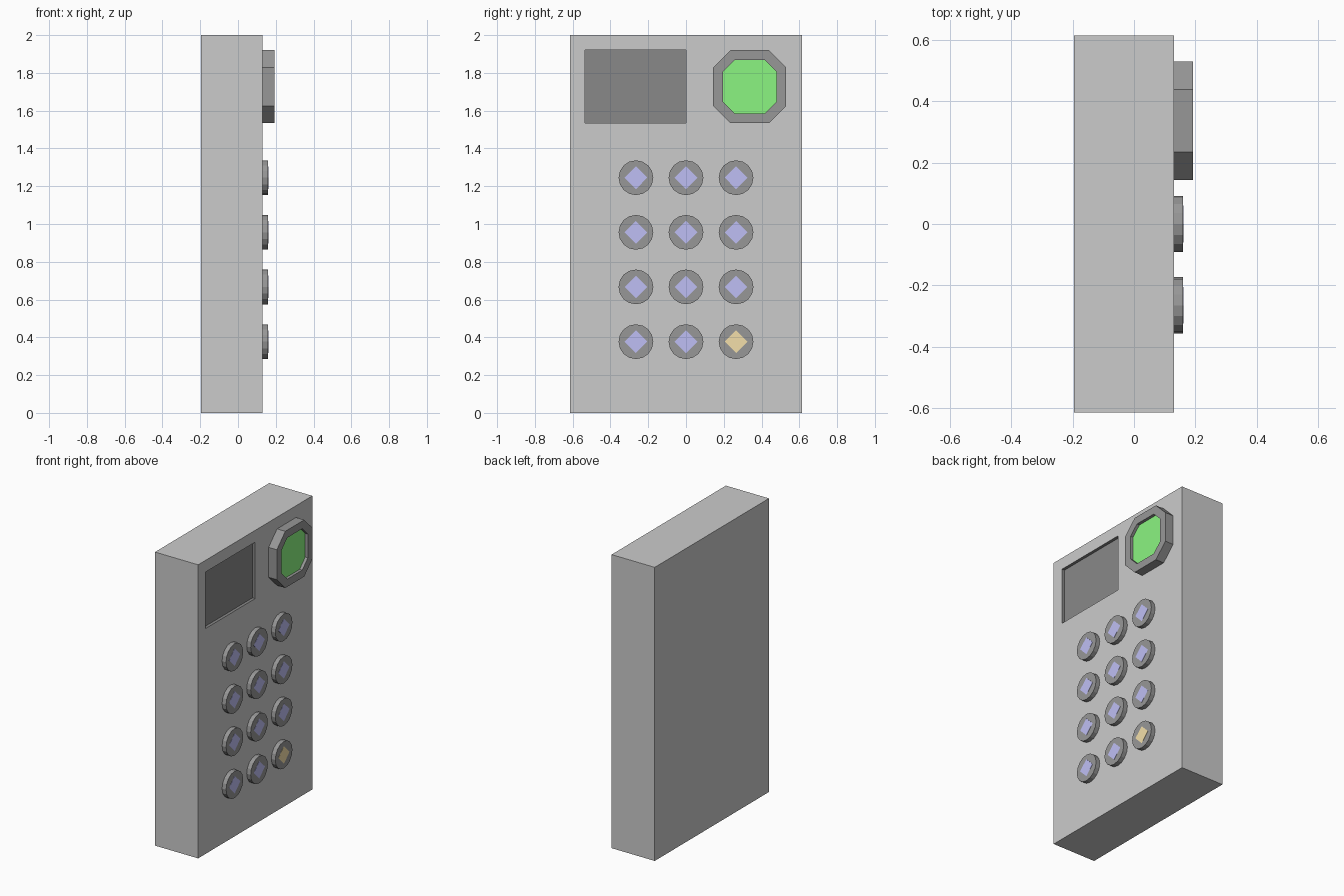
import bpy, bmesh, math
from mathutils import Vector

if "Cube" in bpy.data.objects:
    bpy.data.objects.remove(bpy.data.objects["Cube"])

FRONT = 0.13  # x of the panel's face


def material(name, r, g, b):
    m = bpy.data.materials.new(name)
    m.diffuse_color = (r, g, b, 1)
    m.use_nodes = True
    m.node_tree.nodes["Principled BSDF"].inputs["Base Color"].default_value = m.diffuse_color
    return m


rim_mat = material("rim_dark", 0.31, 0.31, 0.31)
screen_mat = material("screen_dark", 0.25, 0.25, 0.25)
green_mat = material("green", 0.26, 0.91, 0.22)
blue_mat = material("blue", 0.52, 0.52, 0.91)
gold_mat = material("gold", 0.90, 0.74, 0.40)


def finish(bm, name, mats):
    bmesh.ops.recalc_face_normals(bm, faces=bm.faces)
    me = bpy.data.meshes.new(name)
    bm.to_mesh(me)
    bm.free()
    for m in mats:
        me.materials.append(m)
    ob = bpy.data.objects.new(name, me)
    bpy.context.collection.objects.link(ob)
    return ob


def prism(bm, profile, x0, x1):
    """Extrude a (y, z) outline along x and return its front cap."""
    base = bm.faces.new([bm.verts.new((x0, y, z)) for y, z in profile])
    ext = bmesh.ops.extrude_face_region(bm, geom=[base], use_keep_orig=True)["geom"]
    bmesh.ops.translate(bm, vec=(x1 - x0, 0, 0),
                        verts=[g for g in ext if isinstance(g, bmesh.types.BMVert)])
    bmesh.ops.recalc_face_normals(bm, faces=bm.faces)
    return max(bm.faces, key=lambda f: f.calc_center_median().x)


def sink(bm, face, depth):
    """Push a face inwards with straight walls and return the wall faces."""
    walls = bmesh.ops.inset_individual(bm, faces=[face], thickness=0.0)["faces"]
    bmesh.ops.translate(bm, vec=(-depth, 0, 0), verts=face.verts)
    return walls


def ngon(y, z, r, n):
    return [(y + r * math.cos(2 * math.pi * i / n), z + r * math.sin(2 * math.pi * i / n))
            for i in range(n)]


# body slab with sunken screen
bm = bmesh.new()
prism(bm, [(-0.615, 0), (0.615, 0), (0.615, 2), (-0.615, 2)], -0.195, FRONT)
for co, no in (((0, -0.535, 0), (0, 1, 0)), ((0, 0, 0), (0, 1, 0)),
               ((0, 0, 1.535), (0, 0, 1)), ((0, 0, 1.92), (0, 0, 1))):
    bmesh.ops.bisect_plane(bm, geom=bm.verts[:] + bm.edges[:] + bm.faces[:],
                           plane_co=co, plane_no=no)
target = Vector((FRONT, -0.2675, 1.7275))
screen = min(bm.faces, key=lambda f: (f.calc_center_median() - target).length)
for f in sink(bm, screen, 0.02) + [screen]:
    f.material_index = 1
finish(bm, "body", [None, screen_mat])

# octagonal green button with raised rim
a, b = 0.193, 0.102
outline = [(a, -b), (a, b), (b, a), (-b, a), (-a, b), (-a, -b), (-b, -a), (b, -a)]
bm = bmesh.new()
cap = prism(bm, [(0.337 + y, 1.727 + z) for y, z in outline], FRONT, 0.192)
bmesh.ops.inset_individual(bm, faces=[cap], thickness=0.052, use_even_offset=True)
sink(bm, cap, 0.02)
cap.material_index = 1
finish(bm, "octagon_button", [rim_mat, green_mat])

# keypad: round keys with diamond inlays
for row, z in enumerate((1.245, 0.956, 0.667, 0.377)):
    for col, y in enumerate((-0.265, 0, 0.265)):
        bm = bmesh.new()
        prism(bm, ngon(y, z, 0.092, 16), FRONT, 0.16)
        finish(bm, f"key_{row}_{col}", [rim_mat])
        bm = bmesh.new()
        prism(bm, ngon(y, z, 0.06, 4), 0.155, 0.161)
        last = row == 3 and col == 2
        finish(bm, f"key_inlay_{row}_{col}", [gold_mat if last else blue_mat])
